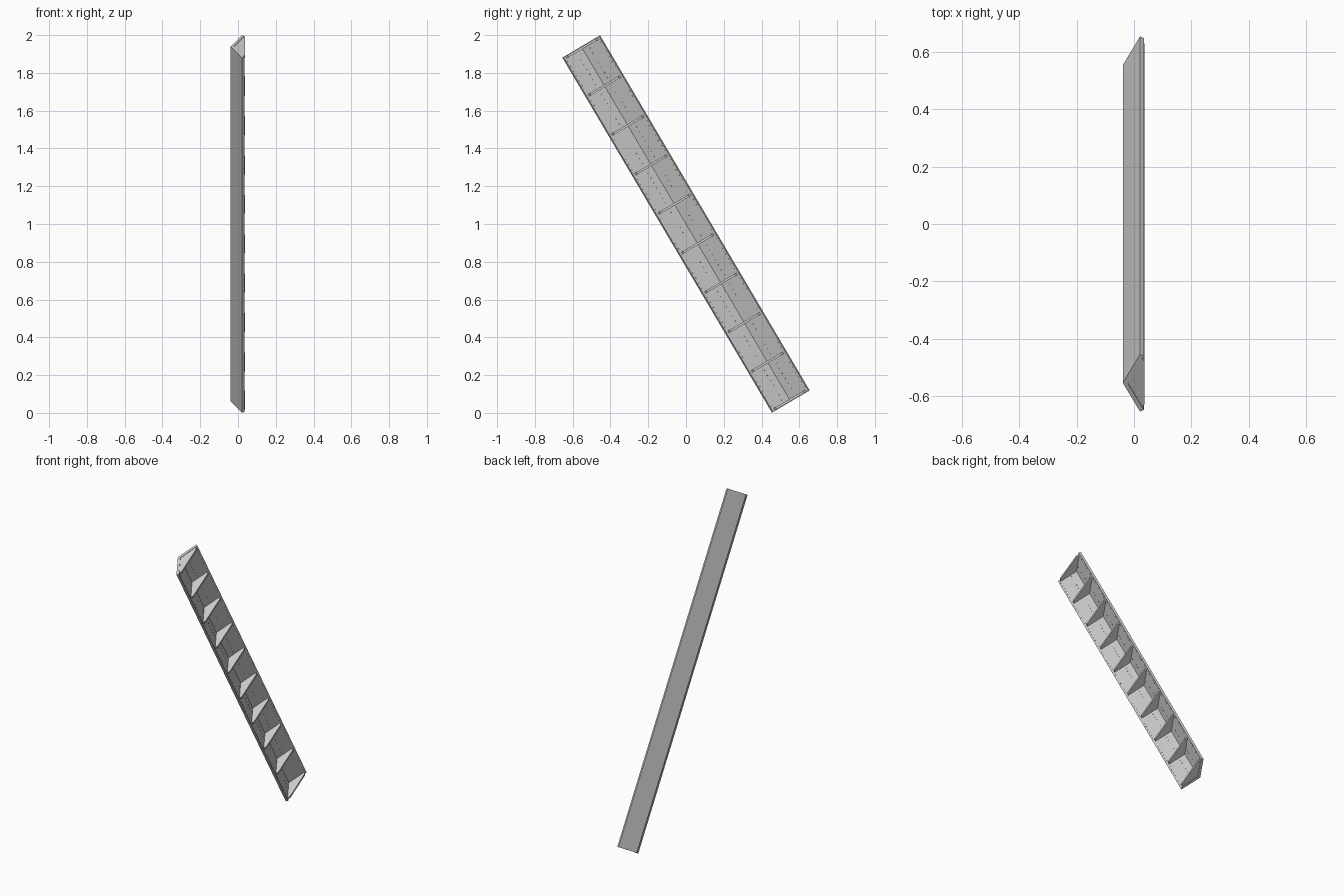
import bpy, bmesh, math
from mathutils import Matrix, Vector

if "Cube" in bpy.data.objects:
    bpy.data.objects.remove(bpy.data.objects["Cube"])

L, W = 2.183, 0.116            # beam length, half width
APEX, EDGE = -0.039, 0.021     # outer fold and outer edge depth
T = 0.015                      # plate thickness
A = math.atan2(EDGE - APEX, W)
TILT = Matrix.Translation((0, 0, 1)) @ Matrix.Rotation(math.radians(30.55), 4, 'X')
INNER = APEX + T / math.cos(A)  # inner fold depth


def inner_x(u):
    return INNER + abs(u) * math.tan(A)


def finish(bm, name):
    bmesh.ops.recalc_face_normals(bm, faces=bm.faces)
    me = bpy.data.meshes.new(name)
    bm.to_mesh(me)
    bm.free()
    ob = bpy.data.objects.new(name, me)
    ob.matrix_world = TILT
    bpy.context.collection.objects.link(ob)
    return ob


def prism(bm, profile, z0, z1):
    # extrude a (depth, width) profile along the beam
    f = bm.faces.new([bm.verts.new((x, u, z0)) for x, u in profile])
    r = bmesh.ops.extrude_face_region(bm, geom=[f])
    vs = [v for v in r['geom'] if isinstance(v, bmesh.types.BMVert)]
    bmesh.ops.translate(bm, verts=vs, vec=(0, 0, z1 - z0))


# folded V plate
bm = bmesh.new()
ui = W - T * math.sin(A)
xi = EDGE + T * math.cos(A)
prism(bm, [(APEX, 0), (EDGE, W), (xi, ui), (INNER, 0), (xi, -ui), (EDGE, -W)],
      -L / 2, L / 2)
finish(bm, "folded_plate")

# triangular stiffening ribs, one per bay division and one at each end
bm = bmesh.new()
RT = 0.012
for i in range(10):
    z = -L / 2 + L * i / 9
    z = max(-L / 2 + 0.009, min(L / 2 - 0.009, z))
    uo, ut, xt = 0.098, 0.086, 0.0375
    e = 0.001
    prism(bm, [(INNER - e, 0), (inner_x(uo) - e, uo), (xt, ut),
               (xt, -ut), (inner_x(uo) - e, -uo)], z - RT / 2, z + RT / 2)
finish(bm, "stiffening_ribs")

# rows of small rivets on the inner faces
bm = bmesh.new()
for s in (1, -1):
    n = Vector((math.cos(A), -s * math.sin(A), 0))
    rot = n.to_track_quat('Z', 'Y').to_matrix().to_4x4()
    for u in (0.036, 0.1):
        for k in range(9):
            for j in range(7):
                z = -L / 2 + L / 9 * (k + (j + 1) / 8)
                p = Vector((inner_x(u), s * u, z))
                bmesh.ops.create_cone(bm, cap_ends=True, segments=6,
                                      radius1=0.0032, radius2=0.002, depth=0.003,
                                      matrix=Matrix.Translation(p) @ rot)
finish(bm, "rivets")
